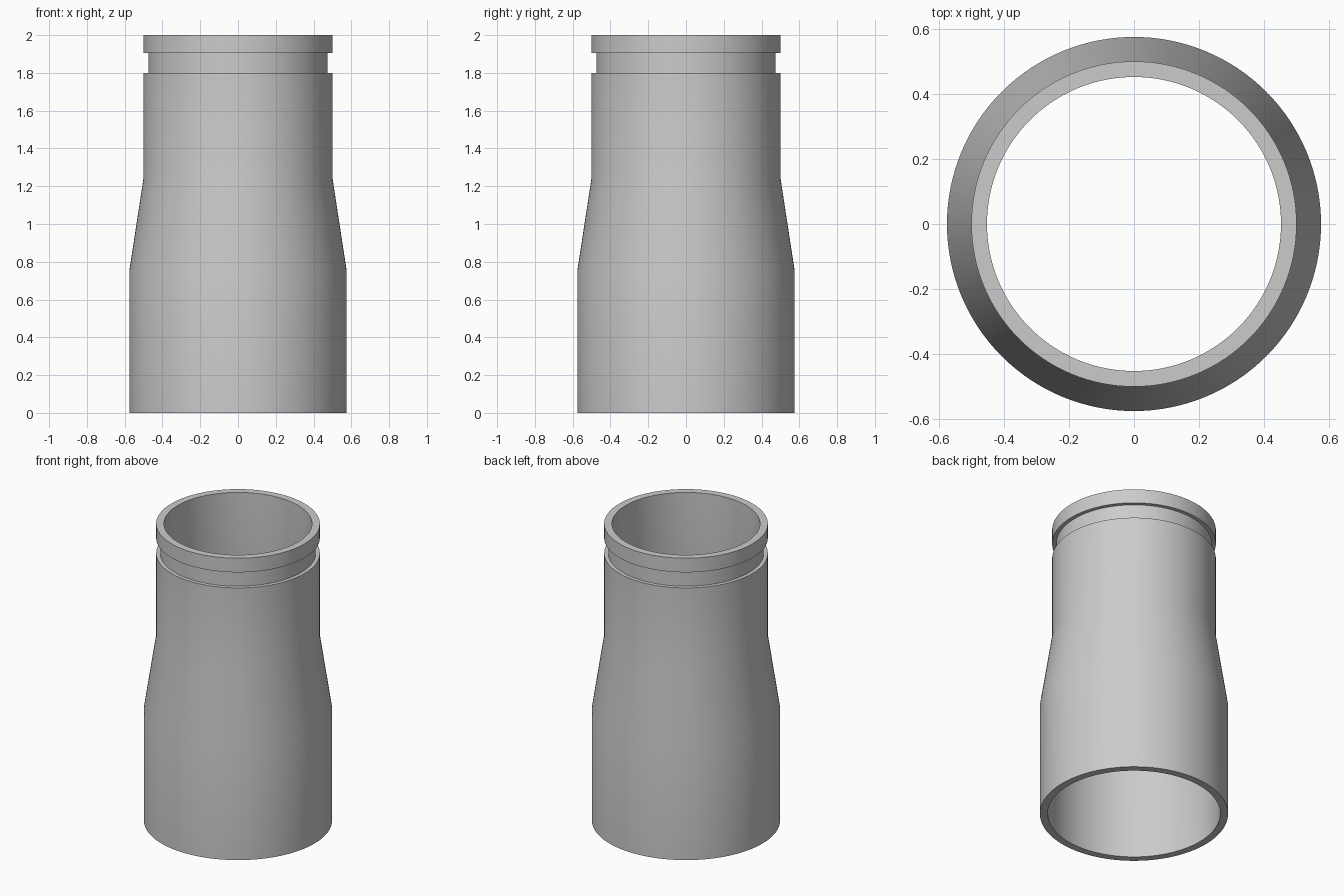
import bpy
import bmesh
import math

if "Cube" in bpy.data.objects:
    bpy.data.objects.remove(bpy.data.objects["Cube"], do_unlink=True)

SEGMENTS = 128

# Plain grey material
grey = bpy.data.materials.new("light_grey")
grey.use_nodes = True
colour = (0.6, 0.6, 0.6, 1.0)
grey.diffuse_color = colour
grey.node_tree.nodes["Principled BSDF"].inputs["Base Color"].default_value = colour


def lathe(name, profile):
    """Revolve a closed (radius, height) profile around the z axis."""
    bm = bmesh.new()
    verts = [bm.verts.new((r, 0, z)) for r, z in profile]
    edges = [bm.edges.new((verts[i - 1], verts[i])) for i in range(len(verts))]
    bmesh.ops.spin(bm, geom=verts + edges, cent=(0, 0, 0), axis=(0, 0, 1),
                   angle=math.tau, steps=SEGMENTS, use_duplicate=False)
    bmesh.ops.remove_doubles(bm, verts=bm.verts, dist=0.0001)
    bmesh.ops.recalc_face_normals(bm, faces=bm.faces)
    mesh = bpy.data.meshes.new(name)
    bm.to_mesh(mesh)
    bm.free()
    mesh.materials.append(grey)
    obj = bpy.data.objects.new(name, mesh)
    bpy.context.collection.objects.link(obj)
    bpy.ops.object.select_all(action="DESELECT")
    obj.select_set(True)
    bpy.context.view_layer.objects.active = obj
    bpy.ops.object.shade_smooth_by_angle(angle=math.radians(30))
    return obj


# Outer wall from the wide base up through the taper, groove and rim
outer_wall = [(0.575, 0), (0.575, 0.755), (0.5, 1.245), (0.5, 1.8),
              (0.475, 1.8), (0.475, 1.905), (0.5, 1.905), (0.5, 2)]
# Bore from the rim back down to the base
inner_wall = [(0.452, 2), (0.452, 1.245), (0.527, 0.755), (0.527, 0)]

lathe("reducer_pipe", outer_wall + inner_wall)
